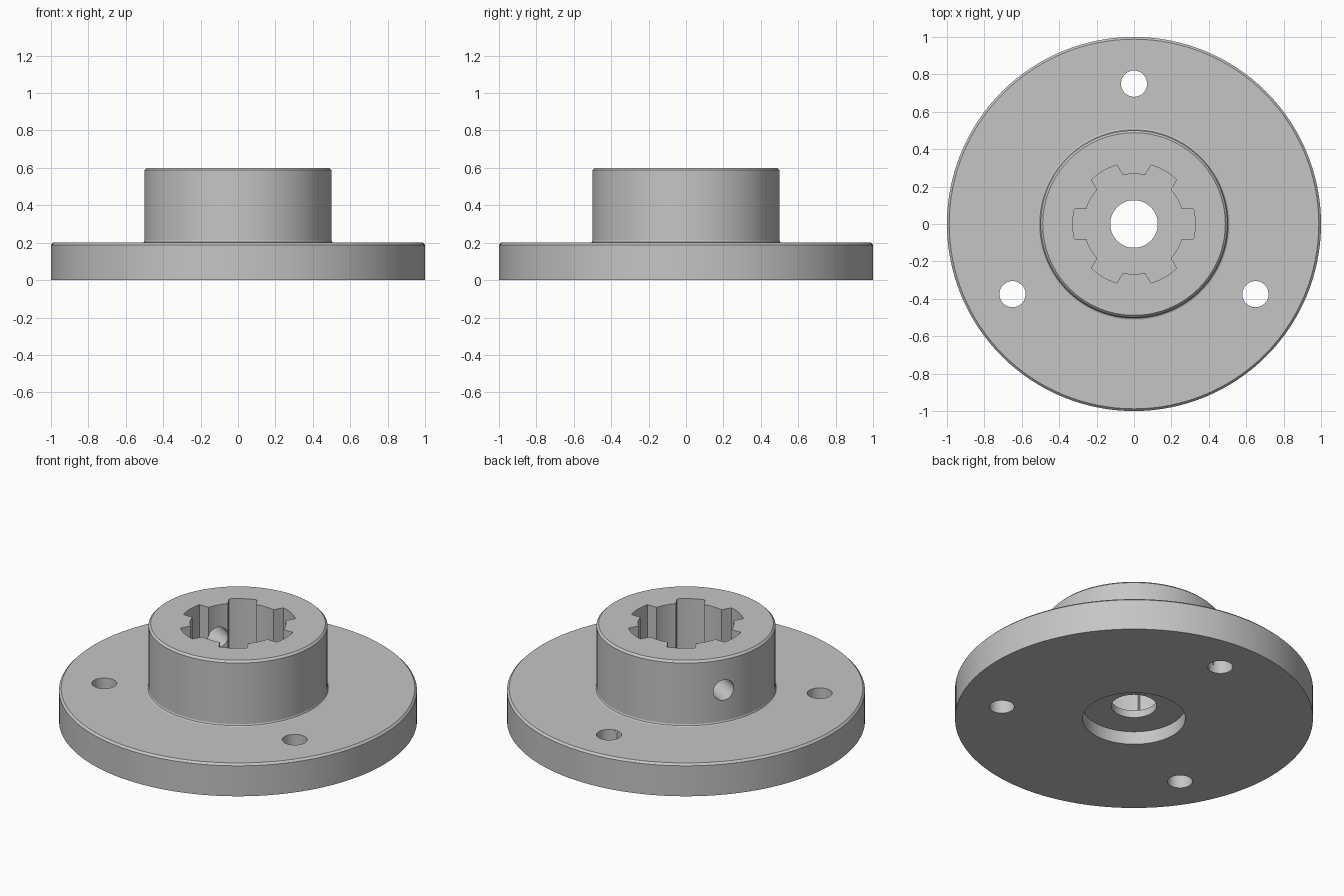
import bpy, bmesh
from math import sin, cos, asin, radians, pi
from mathutils import Matrix, Vector

cube = bpy.data.objects.get("Cube")
if cube:
    bpy.data.objects.remove(cube, do_unlink=True)

STEPS = 128          # sides of the turned body
EDGE = 0.012         # small edge break

steel = bpy.data.materials.new("plain grey metal")
steel.use_nodes = True
steel.diffuse_color = (0.56, 0.56, 0.56, 1)
steel.node_tree.nodes["Principled BSDF"].inputs["Base Color"].default_value = (0.56, 0.56, 0.56, 1)


def make_object(name, bm):
    bmesh.ops.recalc_face_normals(bm, faces=bm.faces)
    mesh = bpy.data.meshes.new(name)
    bm.to_mesh(mesh)
    bm.free()
    mesh.materials.append(steel)
    obj = bpy.data.objects.new(name, mesh)
    bpy.context.collection.objects.link(obj)
    return obj


def lathe(name, profile):
    """Turn a closed (radius, height) profile around z."""
    bm = bmesh.new()
    rings = [[bm.verts.new((r * cos(2 * pi * i / STEPS), r * sin(2 * pi * i / STEPS), z))
              for i in range(STEPS)] for r, z in profile]
    for a, b in zip(rings, rings[1:] + rings[:1]):
        for i in range(STEPS):
            j = (i + 1) % STEPS
            bm.faces.new((a[i], a[j], b[j], b[i]))
    return make_object(name, bm)


def rod(name, radius, length, matrix):
    bm = bmesh.new()
    bmesh.ops.create_cone(bm, cap_ends=True, segments=48, radius1=radius,
                          radius2=radius, depth=length, matrix=matrix)
    return make_object(name, bm)


def spline_prism(name, inner, outer, half_width, z0, z1):
    """Six-slot spline outline extruded upward."""
    def arc(radius, start, end, n):
        return [(radius * cos(start + (end - start) * k / n),
                 radius * sin(start + (end - start) * k / n)) for k in range(n + 1)]
    tip, root = asin(half_width / outer), asin(half_width / inner)
    outline = []
    for k in range(6):
        mid = k * pi / 3
        outline += arc(outer, mid - tip, mid + tip, 6)
        outline += arc(inner, mid + root, mid + pi / 3 - root, 6)
    bm = bmesh.new()
    base = bm.faces.new([bm.verts.new((x, y, z0)) for x, y in outline])
    top = bmesh.ops.extrude_face_region(bm, geom=[base])["geom"]
    bmesh.ops.translate(bm, vec=(0, 0, z1 - z0),
                        verts=[v for v in top if isinstance(v, bmesh.types.BMVert)])
    return make_object(name, bm)


# Flange, hub, bore and underside recess as one turned body
flange_hub = lathe("flange_hub", [
    (0.287, 0), (1, 0), (1, 0.2 - EDGE), (1 - EDGE, 0.2),
    (0.5 + EDGE, 0.2), (0.5 + EDGE * 0.3, 0.2 + EDGE * 0.3), (0.5, 0.2 + EDGE),
    (0.5, 0.6 - EDGE), (0.5 - EDGE, 0.6),
    (0.127, 0.6), (0.127, 0.08), (0.287, 0.08)])

# Splined socket, three bolt holes and one set screw hole
cutters = [spline_prism("spline_cutter", 0.268, 0.328, 0.079, 0.125, 0.7)]
for angle in (90, 210, 330):
    a = radians(angle)
    cutters.append(rod("bolt_hole_cutter", 0.07, 0.6,
                       Matrix.Translation((0.75 * cos(a), 0.75 * sin(a), 0.1))))
a = radians(150)
out = Vector((cos(a), sin(a), 0))
cutters.append(rod("set_screw_cutter", 0.063, 0.4,
                   Matrix.Translation(out * 0.4 + Vector((0, 0, 0.4)))
                   @ out.to_track_quat("Z", "Y").to_matrix().to_4x4()))

bpy.ops.object.select_all(action="DESELECT")
flange_hub.select_set(True)
bpy.context.view_layer.objects.active = flange_hub
for cutter in cutters:
    cutter.hide_render = True
    cut = flange_hub.modifiers.new("cut", "BOOLEAN")
    cut.operation = "DIFFERENCE"
    cut.solver = "EXACT"
    cut.object = cutter
    bpy.ops.object.modifier_apply(modifier=cut.name)
    bpy.data.objects.remove(cutter, do_unlink=True)

bpy.ops.object.shade_smooth_by_angle(angle=radians(20))
